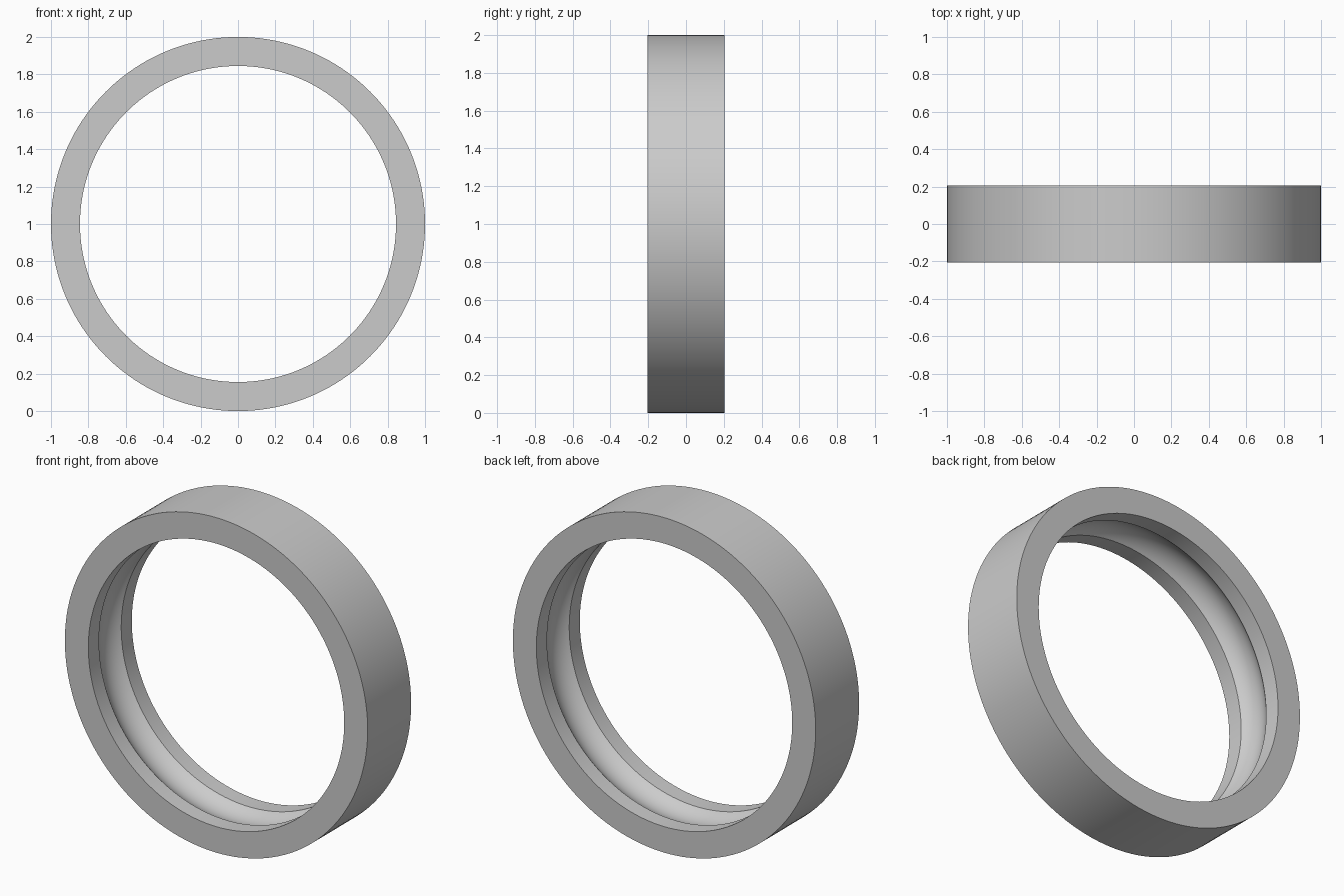
import bpy
import bmesh
from math import asin, cos, sin, tau, radians, hypot
from mathutils import Matrix

cube = bpy.data.objects.get("Cube")
if cube:
    bpy.data.objects.remove(cube, do_unlink=True)

OUTER, INNER = 1.0, 0.845     # ring radii
HALF_WIDTH = 0.205
GROOVE_HALF, GROOVE_RADIUS = 0.105, 0.148
SEGMENTS, ARC_STEPS = 160, 16

# Steel colour
steel = bpy.data.materials.new("steel_grey")
steel.use_nodes = True
colour = (0.6, 0.6, 0.6, 1)
steel.diffuse_color = colour
steel.node_tree.nodes["Principled BSDF"].inputs["Base Color"].default_value = colour

# Ring cross-section as (radius, y): outer wall, side faces, inner lands
profile = [(INNER, -HALF_WIDTH), (OUTER, -HALF_WIDTH),
           (OUTER, HALF_WIDTH), (INNER, HALF_WIDTH)]

# Ball groove, a shallow arc cut into the inner wall
half_angle = asin(GROOVE_HALF / GROOVE_RADIUS)
arc_centre = INNER - GROOVE_RADIUS * cos(half_angle)
for i in range(ARC_STEPS + 1):
    a = half_angle * (1 - 2 * i / ARC_STEPS)
    profile.append((arc_centre + GROOVE_RADIUS * cos(a), GROOVE_RADIUS * sin(a)))

# Revolve the section about the y axis
bm = bmesh.new()
rings = []
for s in range(SEGMENTS):
    t = tau * s / SEGMENTS
    rings.append([bm.verts.new((r * cos(t), y, OUTER + r * sin(t)))
                  for r, y in profile])
n = len(profile)
for s in range(SEGMENTS):
    a, b = rings[s], rings[(s + 1) % SEGMENTS]
    for k in range(n):
        j = (k + 1) % n
        bm.faces.new((a[k], a[j], b[j], b[k]))
bmesh.ops.recalc_face_normals(bm, faces=bm.faces)

mesh = bpy.data.meshes.new("bearing_outer_ring")
bm.to_mesh(mesh)
bm.free()
mesh.materials.append(steel)
ring = bpy.data.objects.new("bearing_outer_ring", mesh)
bpy.context.collection.objects.link(ring)

# Smooth walls with crisp rims and groove edges
bpy.ops.object.select_all(action='DESELECT')
ring.select_set(True)
bpy.context.view_layer.objects.active = ring
bpy.ops.object.shade_smooth_by_angle(angle=radians(30))
